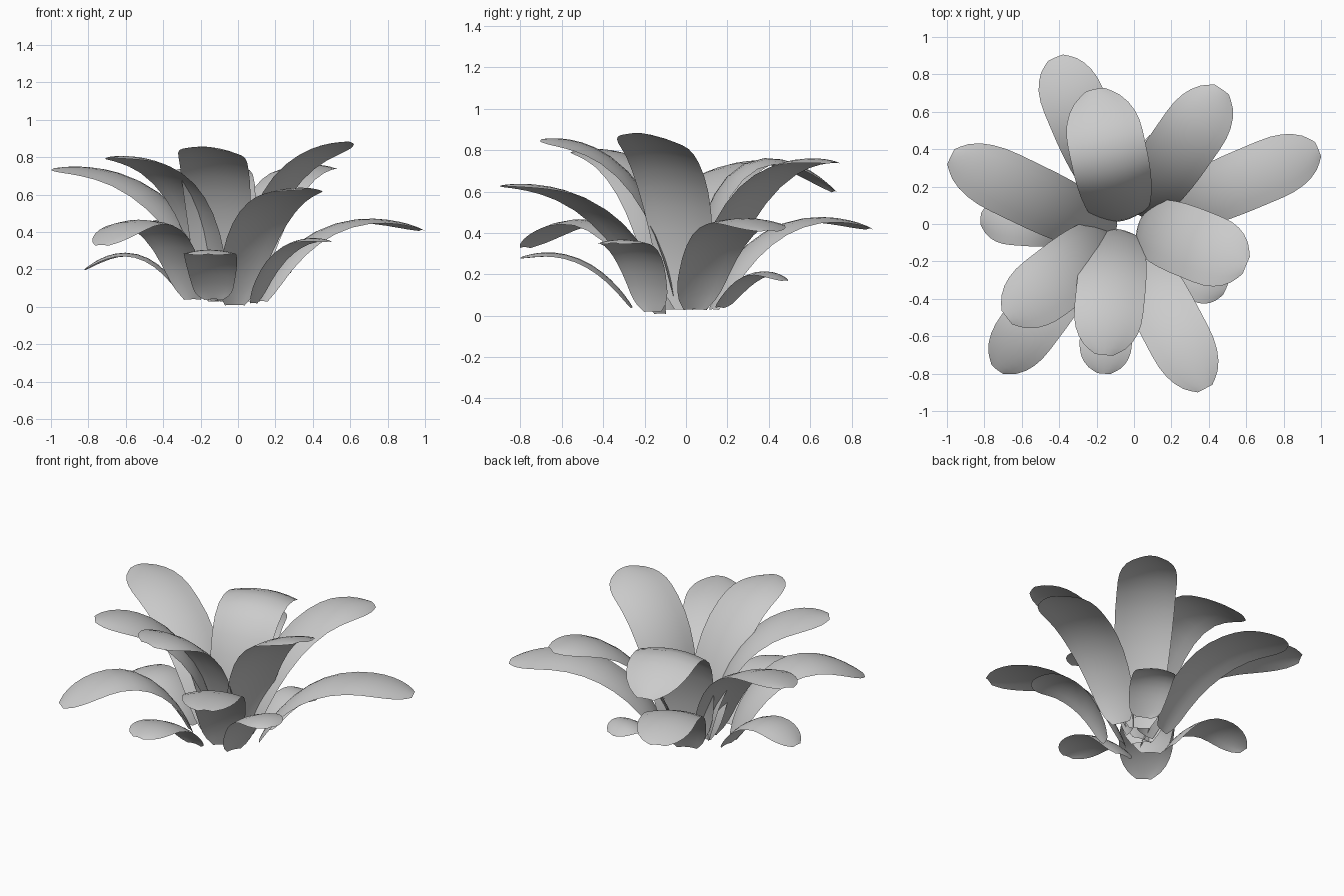
import bpy, bmesh, math
from mathutils import Vector

if "Cube" in bpy.data.objects:
    bpy.data.objects.remove(bpy.data.objects["Cube"])

ROWS = [0, 0.05, 0.1, 0.15, 0.2, 0.3, 0.4, 0.5, 0.6, 0.7, 0.78, 0.84, 0.89, 0.93, 0.965, 0.985, 1.0]
COLS = [-1, -0.66, -0.33, 0, 0.33, 0.66, 1]
ARCH = 0.15  # how far leaf edges droop, relative to half width


def bezier(a, b, c, d, t):
    s = 1 - t
    return a * s**3 + 3 * b * s * s * t + 3 * c * s * t * t + d * t**3


def width_at(t):
    # rounded foot, widest past the middle, blunt rounded tip
    w = 0.64 + 0.36 * math.sin(min(t / 0.65, 1) * math.pi / 2)
    if t < 0.12:
        w *= 0.55 + 0.45 * math.sqrt(t / 0.12)
    if t > 0.78:
        w *= max(0.05, 1 - ((t - 0.78) / 0.22) ** 2.3) ** 0.45
    return w


def leaf(name, base, tip, h1, h2, width, reach, roll=0.0):
    """Single-sheet leaf: arching Bezier spine, cross-section arched with drooping edges."""
    p0, p3 = Vector(base), Vector(tip)
    flat = Vector((p3.x - p0.x, p3.y - p0.y, 0))
    p1 = p0 + flat * reach[0]
    p2 = p0 + flat * reach[1]
    p1.z, p2.z = h1, h2
    side = Vector((-flat.y, flat.x, 0)).normalized()
    bm = bmesh.new()
    rows = []
    for t in ROWS:
        p = bezier(p0, p1, p2, p3, t)
        tangent = (bezier(p0, p1, p2, p3, t + 0.01) - bezier(p0, p1, p2, p3, t - 0.01)).normalized()
        up = tangent.cross(side).normalized()
        half = width * width_at(t) / 2
        rows.append([bm.verts.new(p + side * half * c
                                  - up * half * (ARCH * (c * c - 0.3) + roll * t * c)) for c in COLS])
    for a, b in zip(rows, rows[1:]):
        for i in range(len(COLS) - 1):
            bm.faces.new((a[i], b[i], b[i + 1], a[i + 1]))
    bmesh.ops.recalc_face_normals(bm, faces=bm.faces)
    # faces look upward / inward
    if sum(f.normal.z for f in bm.faces) < 0:
        bmesh.ops.reverse_faces(bm, faces=bm.faces)
    mesh = bpy.data.meshes.new(name)
    bm.to_mesh(mesh)
    bm.free()
    for poly in mesh.polygons:
        poly.use_smooth = True
    bpy.context.collection.objects.link(bpy.data.objects.new(name, mesh))


LOW, HIGH = (0.17, 0.5), (0.07, 0.36)
MID = (0.13, 0.42)

# outer, low leaves: base, tip, spine control heights, width, spine reach
leaf("outer_leaf_back", (0.06, 0.16, 0.04), (0.21, 0.48, 0.17), 0.10, 0.29, 0.25, LOW)
leaf("outer_leaf_left", (-0.28, -0.01, 0.04), (-0.82, 0.03, 0.20), 0.20, 0.40, 0.26, LOW)
leaf("outer_leaf_front", (-0.13, -0.26, 0.04), (-0.16, -0.80, 0.28), 0.18, 0.36, 0.28, LOW)
leaf("outer_leaf_right", (0.08, -0.16, 0.02), (0.49, -0.35, 0.35), 0.25, 0.41, 0.26, LOW)
leaf("arching_leaf_front_left", (-0.24, -0.13, 0.04), (-0.73, -0.78, 0.33), 0.40, 0.61, 0.32, LOW)
leaf("arching_leaf_right", (0.13, 0.04, 0.03), (0.985, 0.40, 0.41), 0.36, 0.57, 0.33, LOW)
leaf("arching_leaf_back", (-0.10, 0.13, 0.03), (-0.42, 0.89, 0.42), 0.36, 0.57, 0.34, LOW)

# inner, tall leaves
leaf("tall_leaf_front_right", (-0.02, -0.12, 0.01), (0.38, -0.88, 0.63), 0.35, 0.66, 0.34, MID)
leaf("tall_leaf_left", (-0.11, -0.06, 0.03), (-0.98, 0.36, 0.74), 0.40, 0.78, 0.34, MID, 0.1)
leaf("tall_leaf_back_right", (0.01, 0.06, 0.03), (0.47, 0.72, 0.74), 0.38, 0.84, 0.35, MID)
leaf("tall_leaf_back", (-0.06, 0.02, 0.03), (-0.21, 0.72, 0.60), 0.60, 0.98, 0.41, HIGH)
leaf("tall_leaf_front_left", (-0.11, -0.06, 0.03), (-0.68, -0.50, 0.80), 0.48, 0.83, 0.36, HIGH)
leaf("tall_leaf_front", (-0.09, -0.03, 0.03), (-0.16, -0.70, 0.85), 0.45, 0.87, 0.37, HIGH, 0.1)
leaf("tall_leaf_right", (0.03, 0.01, 0.03), (0.60, -0.22, 0.88), 0.50, 0.84, 0.38, HIGH, 0.1)
